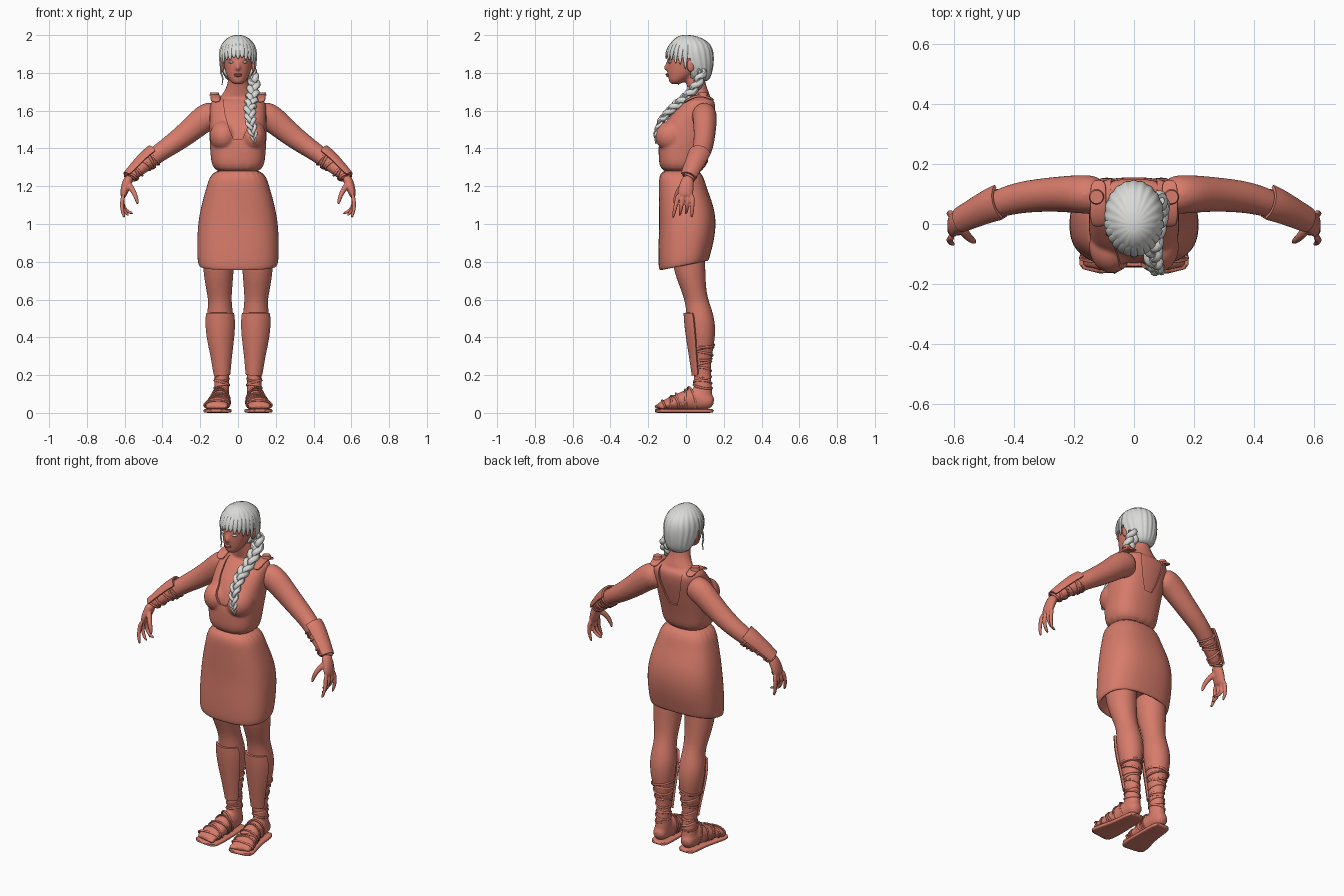
import bpy, bmesh, math
from mathutils import Vector, Matrix

if "Cube" in bpy.data.objects:
    bpy.data.objects.remove(bpy.data.objects["Cube"])

X, Y, Z = Vector((1, 0, 0)), Vector((0, 1, 0)), Vector((0, 0, 1))
parts, cutters = [], []


def material(name, color):
    m = bpy.data.materials.new(name)
    m.use_nodes = True
    m.diffuse_color = (*color, 1)
    m.node_tree.nodes["Principled BSDF"].inputs["Base Color"].default_value = (*color, 1)
    return m


clay = material("terracotta", (.68, .2, .145))
silver = material("silver grey", (.7, .7, .68))


def add_object(name, bm, mat=clay, mirror=False, subsurf=0):
    bmesh.ops.recalc_face_normals(bm, faces=bm.faces)
    mesh = bpy.data.meshes.new(name)
    bm.to_mesh(mesh)
    bm.free()
    mesh.materials.append(mat)
    ob = bpy.data.objects.new(name, mesh)
    bpy.context.collection.objects.link(ob)
    parts.append(ob)
    if mirror:
        ob.modifiers.new("mirror", "MIRROR").use_mirror_merge = False
    if subsurf:
        s = ob.modifiers.new("subsurf", "SUBSURF")
        s.levels = s.render_levels = subsurf
    return ob


def sections(rows, flat=True, ref=Y):
    """Turn rows of x, y, z, half width, half depth into oriented sections."""
    pts = [Vector(r[:3]) for r in rows]
    for i, r in enumerate(rows):
        t = -Z if flat else (pts[min(i + 1, len(pts) - 1)] - pts[max(i - 1, 0)]).normalized()
        u = t.cross(ref).normalized()
        yield pts[i], u, u.cross(t), t, r[3], r[4]


def on_section(sec, ang, power=2, ridge=0, count=0):
    c, u, v, t, a, b = sec
    co, si = math.cos(ang), math.sin(ang)
    k = 1 + ridge * math.cos(count * ang)
    return (c + u * math.copysign(abs(co) ** (2 / power), co) * a * k
            + v * math.copysign(abs(si) ** (2 / power), si) * b * k)


def loft(name, rows, flat=True, ref=Y, n=16, power=2, arc=None, thick=.01, ridge=0, count=0,
         mat=clay, mirror=False, subsurf=2):
    bm = bmesh.new()
    lo, hi = [math.radians(d) for d in arc or (0, 360)]
    steps = n + 1 if arc else n
    rings = [[bm.verts.new(on_section(s, lo + (hi - lo) * i / n, power, ridge, count))
              for i in range(steps)] for s in sections(rows, flat, ref)]
    for p, q in zip(rings, rings[1:]):
        for i in range(n):
            j = (i + 1) % steps
            bm.faces.new((p[i], p[j], q[j], q[i]))
    if not arc:
        bm.faces.new(rings[0])
        bm.faces.new(rings[-1])
    ob = add_object(name, bm, mat, mirror, subsurf)
    if arc:
        s = ob.modifiers.new("thickness", "SOLIDIFY")
        s.thickness, s.offset = thick, 0
    return ob


def ball(name, loc, size, mat=clay, mirror=False):
    bm = bmesh.new()
    bmesh.ops.create_uvsphere(bm, u_segments=24, v_segments=14, radius=1,
                              matrix=Matrix.Translation(loc) @ Matrix.Diagonal((*size, 1)))
    return add_object(name, bm, mat, mirror)


def cord(name, pts, radii, cyclic=False, mat=clay, mirror=False):
    cu = bpy.data.curves.new(name, "CURVE")
    cu.dimensions, cu.bevel_depth, cu.bevel_resolution, cu.use_fill_caps = "3D", 1, 2, True
    sp = cu.splines.new("POLY")
    sp.points.add(len(pts) - 1)
    sp.use_cyclic_u = cyclic
    for p, co, r in zip(sp.points, pts, radii):
        p.co, p.radius = (*co, 1), r
    cu.materials.append(mat)
    ob = bpy.data.objects.new(name, cu)
    bpy.context.collection.objects.link(ob)
    parts.append(ob)
    if mirror:
        ob.modifiers.new("mirror", "MIRROR").use_mirror_merge = False
    return ob


def to_mesh(obs):
    bpy.ops.object.select_all(action="DESELECT")
    for o in obs:
        o.select_set(True)
    bpy.context.view_layer.objects.active = obs[0]
    bpy.ops.object.convert(target="MESH")


def fuse(name, obs, voxel, smooth):
    """Merge overlapping volumes into one smooth skin."""
    to_mesh(obs)
    bpy.ops.object.join()
    for o in obs[1:]:
        parts.remove(o)
    ob = obs[0]
    ob.name = name
    r = ob.modifiers.new("remesh", "REMESH")
    r.mode, r.voxel_size = "VOXEL", voxel
    s = ob.modifiers.new("smooth", "SMOOTH")
    s.factor, s.iterations = .5, smooth
    return ob


def cut(ob, outline, y0, y1):
    """Remove a prism, drawn in x and z and running from y0 to y1."""
    bm = bmesh.new()
    face = bm.faces.new([bm.verts.new((x, y0, z)) for x, z in outline])
    new = bmesh.ops.extrude_face_region(bm, geom=[face])["geom"]
    bmesh.ops.translate(bm, vec=(0, y1 - y0, 0), verts=[g for g in new if isinstance(g, bmesh.types.BMVert)])
    cutter = add_object(ob.name + "_cutter", bm)
    parts.remove(cutter)
    cutter.hide_render = True
    cutters.append(cutter)
    b = ob.modifiers.new("cut", "BOOLEAN")
    b.operation, b.object = "DIFFERENCE", cutter


def at(rows, t):
    i = min(int(t), len(rows) - 2)
    return [p + (q - p) * (t - i) for p, q in zip(rows[i], rows[i + 1])]


def grown(rows, g):
    return [(*r[:3], r[3] + g, r[4] + g) for r in rows]


def wraps(name, rows, count, radius, flat=True, ref=Y, tilt=.012):
    dense = [at(rows, (len(rows) - 1) * i / (count - 1)) for i in range(count)]
    for k, s in enumerate(sections(dense, flat, ref)):
        angs = [math.tau * i / 24 for i in range(24)]
        pts = [on_section(s, g) + s[3] * tilt * math.cos(g + k * 2) for g in angs]
        cord(f"{name}_{k + 1}", pts, [radius] * 24, True, mirror=True)


# Torso, used slim for the body and fuller for the bodice
def torso(name, g):
    rows = [(0, -.03, 1.26, .134, .108), (0, -.025, 1.36, .145, .12), (0, -.01, 1.46, .152, .135),
            (0, .02, 1.55, .15, .13), (0, .06, 1.62, .15, .105), (0, .082, 1.675, .138, .075)]
    return [loft(name, grown(rows, g), power=2.5),
            ball("bust", (.075, -.075, 1.465), (.072 + g, .086 + g, .08 + g), mirror=True)]


# Body: neck, head, arms, legs and feet
neck = [(0, .08, 1.65, .12, .06), (0, .07, 1.69, .08, .055), (0, .052, 1.74, .054, .052), (0, .04, 1.82, .05, .055)]
head = [(0, -.058, 1.738, .028, .03), (0, -.04, 1.765, .052, .053), (0, -.015, 1.8, .068, .086),
        (0, 0, 1.85, .079, .103), (0, .01, 1.9, .084, .11), (0, .015, 1.95, .07, .09), (0, .015, 1.98, .04, .05)]
arm = [(.1, .095, 1.59, .07, .065), (.17, .1, 1.57, .077, .067), (.25, .1, 1.497, .065, .06),
       (.33, .095, 1.435, .058, .056), (.4, .085, 1.388, .05, .053), (.47, .062, 1.338, .047, .045),
       (.53, .033, 1.285, .036, .037), (.578, .01, 1.238, .027, .03)]
leg = [(.1, .01, .95, .085, .09), (.105, .012, .78, .087, .092), (.1, .04, .65, .07, .067),
       (.095, .058, .59, .062, .065), (.095, .072, .53, .07, .072), (.094, .08, .47, .075, .077),
       (.093, .085, .39, .067, .071), (.088, .083, .29, .047, .053), (.085, .087, .2, .036, .044),
       (.087, .09, .1, .042, .052), (.09, .09, .04, .044, .052)]
foot = [(.09, .148, .05, .03, .03), (.09, .11, .065, .045, .05), (.092, .03, .075, .046, .064),
        (.1, -.05, .055, .058, .043), (.112, -.115, .042, .066, .026), (.116, -.152, .034, .056, .016)]
toes = [ball("toe", (.066 + .023 * i, -.146 + .006 * i, .033), (.0145, .024, .014), mirror=True) for i in range(5)]
fuse("body", torso("body_torso", -.008) + [
    loft("neck", neck), loft("head", head),
    loft("nose", [(0, -.09, 1.865, .008, .01), (0, -.102, 1.84, .01, .014), (0, -.108, 1.822, .015, .016),
                  (0, -.098, 1.812, .01, .01)], n=10),
    loft("arms", arm, flat=False, mirror=True), loft("legs", leg, mirror=True),
    loft("feet", foot, flat=False, ref=Z, mirror=True)] + toes, .008, 5)
ball("upper_lip", (0, -.098, 1.792), (.022, .01, .005))
ball("lower_lip", (0, -.096, 1.784), (.019, .01, .005))
ball("ears", (.084, .025, 1.84), (.012, .02, .034), mirror=True)
ball("eyes", (.035, -.084, 1.857), (.016, .012, .007), silver, True)

# Hands with curled fingers and thumb
palm = [(.57, .012, 1.255, .026, .03), (.59, .005, 1.215, .026, .037), (.603, -.003, 1.17, .022, .044),
        (.61, -.006, 1.14, .014, .038)]
hand = [loft("palm", palm, flat=False, mirror=True)]
for i, y in enumerate((-.042, -.016, .01, .034)):
    curl = .012 * (i % 3)
    finger = [(.606, y, 1.16, .013, .013), (.617, y * 1.15 - .004, 1.105, .012, .012),
              (.612 - curl, y * 1.25 - .01, 1.065, .01, .01), (.6 - curl * 2, y * 1.3 - .014, 1.03 + curl, .007, .007)]
    hand.append(loft("finger", finger, flat=False, n=10, mirror=True))
thumb = [(.58, -.01, 1.215, .018, .018), (.555, -.042, 1.175, .015, .015), (.538, -.056, 1.14, .012, .012),
         (.53, -.06, 1.1, .008, .008)]
hand.append(loft("thumb", thumb, flat=False, n=10, mirror=True))
fuse("hands", hand, .005, 3)

# Bodice with a deep neckline front and back, shoulder buttons
bodice = fuse("bodice", torso("bodice", .003), .007, 5)
side = [(.024, 1.45), (.045, 1.5), (.07, 1.59), (.086, 1.75)]
cut(bodice, side + [(-x, z) for x, z in reversed(side)], -.5, .5)
loft("shoulder_straps", [(.118, -.01, 1.645, .026, .008), (.12, .03, 1.672, .026, .008),
                         (.12, .09, 1.684, .027, .008), (.118, .15, 1.655, .026, .008)],
     flat=False, ref=Z, power=4, mirror=True)
loft("shoulder_buttons", [(.125, .09, 1.697, .022, .022), (.125, .09, 1.68, .026, .026)], n=20, mirror=True, subsurf=0)

# Skirt with a hem that rises toward the back
skirt = loft("skirt", [(0, -.03, 1.3, .138, .114), (0, -.02, 1.2, .166, .125), (0, .002, 1.1, .196, .146),
                       (0, .01, 1.0, .214, .152), (0, 0, .9, .218, .147), (0, -.01, .81, .217, .138),
                       (0, -.01, .775, .208, .13), (0, -.01, .79, .19, .11), (0, -.01, .85, .17, .1)],
             n=24, power=2.5)
for v in skirt.data.vertices:
    if v.co.z < .87:
        v.co.z += .2 * v.co.y

# Shin guards, leg wraps and sandals
loft("shin_guards", grown(leg[4:9], .007), arc=(-155, -25), thick=.012, mirror=True)
wraps("leg_wrap", grown([at(leg, 6.3), leg[7], leg[8], at(leg, 8.6)], -.001), 10, .006)
wraps("sandal_strap", foot[2:5], 6, .0055, False, Z)
loft("soles", [(x, y * 1.05 - .006, .011, a + .01, .011) for x, y, z, a, b in foot],
     flat=False, ref=Z, power=5, n=20, mirror=True, subsurf=1)

# Bracers and the wraps beneath them
loft("bracers", grown([at(arm, 4.5), arm[5], arm[6], at(arm, 6.9)], .011), flat=False, arc=(-70, 70), mirror=True)
wraps("forearm_wrap", [at(arm, 4.8), arm[5], arm[6], at(arm, 6.8)], 7, .006, False)

# Hair: ridged cap, opened for the face
hair = loft("hair_cap", [(0, .075, 1.75, .05, .04), (0, .06, 1.79, .08, .077), (0, .04, 1.85, .096, .106),
                         (0, .023, 1.9, .101, .124), (0, .022, 1.95, .091, .112), (0, .015, 1.985, .06, .075),
                         (0, 0, 2.002, .02, .025)], n=80, ridge=.022, count=20, mat=silver, subsurf=1)
cut(hair, [(-.3, 1.6), (.3, 1.6), (.3, 1.875), (-.3, 1.875)], -.4, .025)

# Fringe locks fanned over the forehead
for i in range(13):
    th = (i - 6) * .23
    out = Vector((math.sin(th), -math.cos(th), 0))
    low = 1.872 - .03 * abs(th) ** 2 + .008 * (i % 2)
    spots = [(.05, .065, 1.982, .008), (.09, .112, 1.945, .015), (.099, .126, 1.9, .016), (.092, .124, low, .004)]
    loft(f"fringe_lock_{i + 1}", [(out.x * rx, .02 + out.y * ry, z, w, .006) for rx, ry, z, w in spots],
         flat=False, ref=out, n=8, mat=silver)
cord("loose_strand", [(-.088, -.03, 1.85), (-.09, -.035, 1.8), (-.08, -.04, 1.77), (-.085, -.04, 1.735)],
     (.006, .005, .004, .002), mat=silver)

# Three-strand braid over the left shoulder
path = [(.07, .09, 1.81, .02, .018), (.083, .062, 1.74, .021, .018), (.075, 0, 1.67, .021, .017),
        (.062, -.07, 1.615, .02, .016), (.065, -.13, 1.55, .021, .013), (.08, -.16, 1.48, .016, .009),
        (.09, -.158, 1.425, .003, .003)]
dense = list(sections([at(path, i / 12) for i in range(12 * 6 + 1)], flat=False))
for k in range(3):
    pts = []
    for i, (c, u, v, t, a, b) in enumerate(dense):
        w = i * .3 + k * math.tau / 3
        pts.append(c + u * a * math.sin(w) + v * b * .7 * math.sin(2 * w))
    cord(f"braid_strand_{k + 1}", pts, [s[5] * .95 for s in dense], mat=silver)

# Finish: apply modifiers, drop cutters, smooth shading with sharp edges kept
to_mesh(parts)
bpy.ops.object.shade_smooth_by_angle(angle=math.radians(45))
for c in cutters:
    bpy.data.objects.remove(c)
